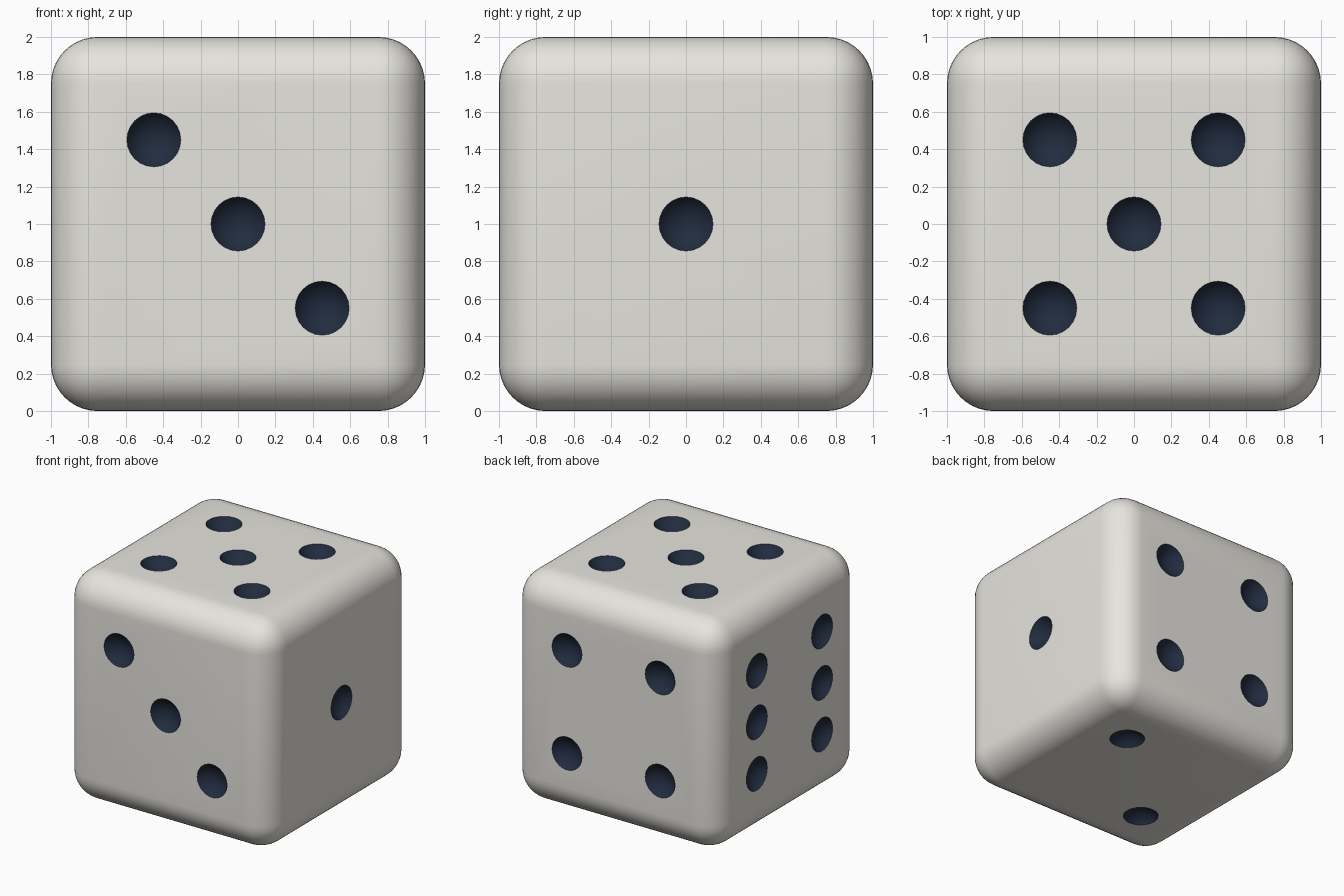
import bpy, bmesh, math
from mathutils import Vector, Matrix

if "Cube" in bpy.data.objects:
    bpy.data.objects.remove(bpy.data.objects["Cube"])

EDGE = 0.25                     # rounded edge radius
PIP_R, PIP_DEPTH = 0.145, 0.08   # dimple rim radius and depth
G = 0.45                        # pip spacing from face centre
BALL = (PIP_R ** 2 + PIP_DEPTH ** 2) / (2 * PIP_DEPTH)


def material(name, color):
    m = bpy.data.materials.new(name)
    m.diffuse_color = color
    m.use_nodes = True
    m.node_tree.nodes["Principled BSDF"].inputs["Base Color"].default_value = m.diffuse_color
    return m


def make_object(name, bm, mats):
    me = bpy.data.meshes.new(name)
    bm.to_mesh(me)
    bm.free()
    ob = bpy.data.objects.new(name, me)
    bpy.context.collection.objects.link(ob)
    for m in mats:
        me.materials.append(m)
    return ob


mats = [material("ivory", (0.80, 0.78, 0.73, 1)),
        material("pip_dark", (0.015, 0.025, 0.05, 1))]

# Rounded cube body
bm = bmesh.new()
bmesh.ops.create_cube(bm, size=2, matrix=Matrix.Translation((0, 0, 1)))
bmesh.ops.bevel(bm, geom=bm.edges[:], offset=EDGE, segments=10, profile=0.5,
                affect='EDGES', clamp_overlap=True)
die = make_object("die_body", bm, mats)

# Pip layouts: outward normal, u axis, v axis, (u, v) grid positions
corners = [(a, b) for a in (-1, 1) for b in (-1, 1)]
X, Y, Z = Vector((1, 0, 0)), Vector((0, 1, 0)), Vector((0, 0, 1))
faces = [
    (X, Y, Z, [(0, 0)]),
    (-Z, X, Y, [(1, 1), (-1, -1)]),
    (-Y, X, Z, [(-1, 1), (0, 0), (1, -1)]),
    (Y, X, Z, corners),
    (Z, X, Y, corners + [(0, 0)]),
    (-X, Y, Z, corners + [(-1, 0), (1, 0)]),
]

# Balls that scoop out the dimples
bm = bmesh.new()
for n, u, v, spots in faces:
    turn = n.to_track_quat('Z', 'Y').to_matrix().to_4x4()
    for a, b in spots:
        c = Z + n * (1 + BALL - PIP_DEPTH) + u * a * G + v * b * G
        bmesh.ops.create_uvsphere(bm, u_segments=24, v_segments=20, radius=BALL,
                                  matrix=Matrix.Translation(c) @ turn)
for f in bm.faces:
    f.material_index = 1
cutter = make_object("pip_cutter", bm, mats)
cutter.hide_render = True

# Cut the dimples and apply
bpy.ops.object.select_all(action='DESELECT')
bpy.context.view_layer.objects.active = die
die.select_set(True)
cut = die.modifiers.new("pips", 'BOOLEAN')
cut.operation = 'DIFFERENCE'
cut.solver = 'EXACT'
cut.object = cutter
bpy.ops.object.modifier_apply(modifier=cut.name)
bpy.data.objects.remove(cutter)
bpy.ops.object.shade_smooth_by_angle(angle=math.radians(30))
